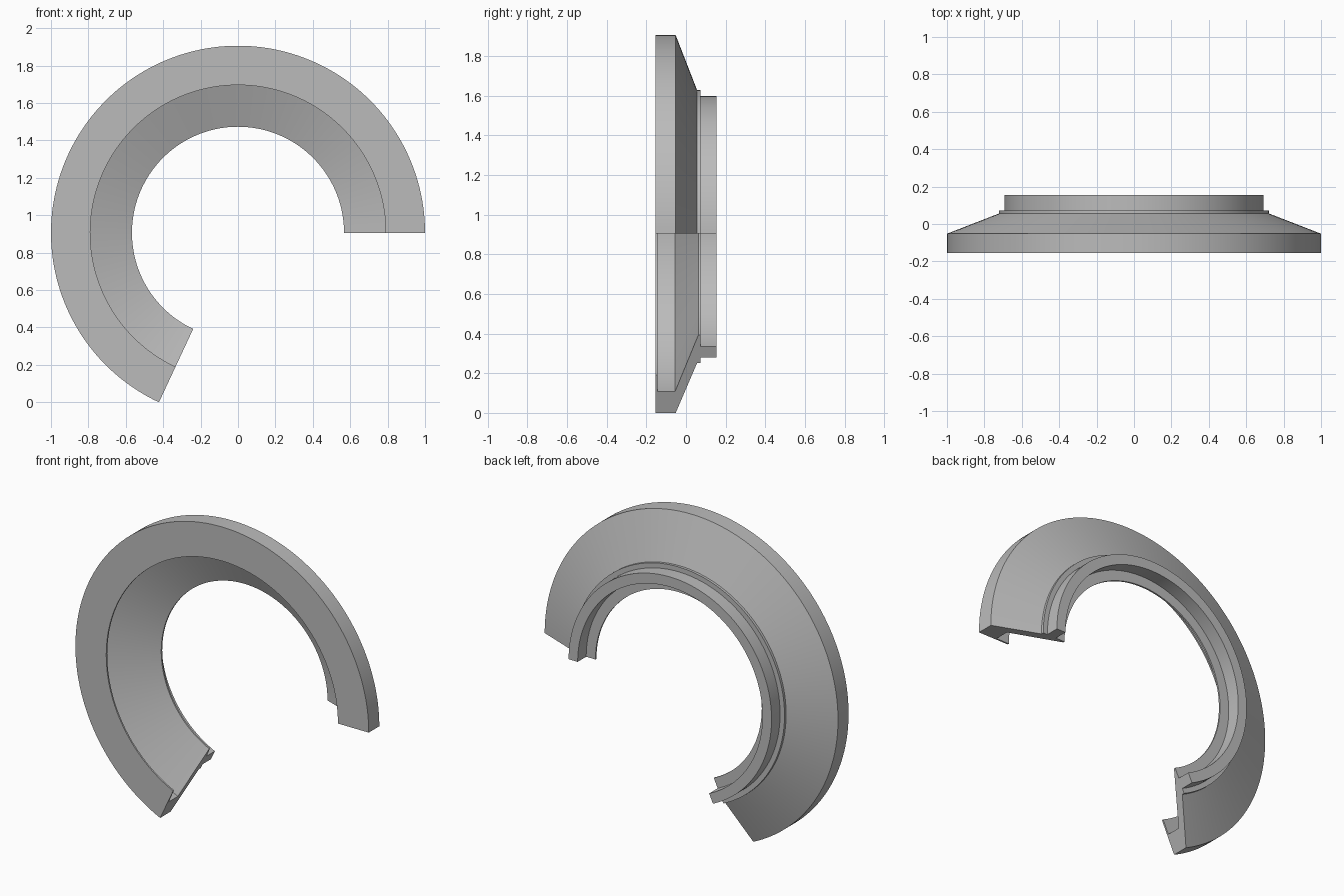
import bpy, bmesh, math
from mathutils import Matrix, Vector

cube = bpy.data.objects.get("Cube")
if cube:
    bpy.data.objects.remove(cube, do_unlink=True)

# Single plain grey finish
grey = bpy.data.materials.new("plain_grey")
grey.use_nodes = True
colour = (0.5, 0.5, 0.5, 1)
grey.diffuse_color = colour
grey.node_tree.nodes["Principled BSDF"].inputs["Base Color"].default_value = colour

SWEEP = math.radians(245)
STEPS = 120
CENTRE_Z = 0.906

# Cross-section as (radius, depth)
profile = [
    (0.79, -0.155), (1.0, -0.155), (1.0, -0.052),       # front face and rim
    (0.722, 0.056), (0.722, 0.072), (0.692, 0.072),     # outer cone and step
    (0.692, 0.155), (0.63, 0.155), (0.63, 0.072),       # rear collar
    (0.567, 0.072), (0.567, 0.062),                     # inner shelf
    (0.88, -0.055), (0.88, -0.145), (0.79, -0.145),     # inner cone and front lip
]

# Sweep the section around the depth axis; its two ends stay as flat caps
bm = bmesh.new()
start = bm.faces.new([bm.verts.new((r, y, 0)) for r, y in profile])
cap = bmesh.ops.duplicate(bm, geom=[start])["geom"]
edges = list(start.edges)
bmesh.ops.spin(bm, geom=edges, cent=Vector(), axis=(0, -1, 0),
               angle=SWEEP, steps=STEPS, use_duplicate=False)
end_verts = [g for g in cap if isinstance(g, bmesh.types.BMVert)]
bmesh.ops.rotate(bm, verts=end_verts, cent=Vector(),
                 matrix=Matrix.Rotation(SWEEP, 3, (0, -1, 0)))
bmesh.ops.remove_doubles(bm, verts=bm.verts, dist=0.0005)
bmesh.ops.recalc_face_normals(bm, faces=bm.faces)

mesh = bpy.data.meshes.new("partial_flanged_ring")
bm.to_mesh(mesh)
bm.free()
mesh.materials.append(grey)
ring = bpy.data.objects.new("partial_flanged_ring", mesh)
ring.location.z = CENTRE_Z
bpy.context.collection.objects.link(ring)

# Smooth round surfaces, crisp section edges
bpy.context.view_layer.objects.active = ring
ring.select_set(True)
bpy.ops.object.shade_smooth_by_angle(angle=math.radians(20))
